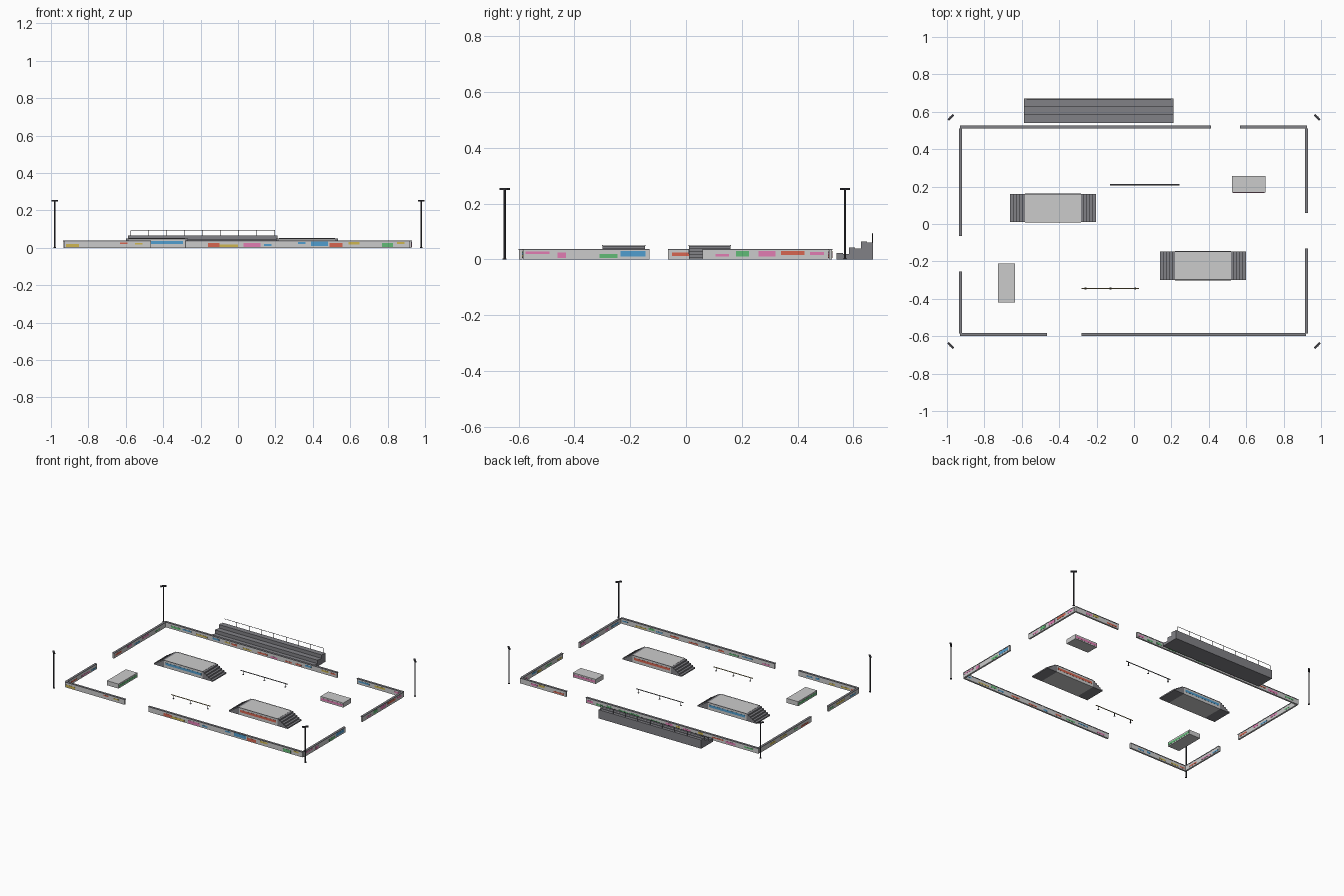
import bpy, bmesh, math, random
from mathutils import Matrix, Vector

if "Cube" in bpy.data.objects:
    bpy.data.objects.remove(bpy.data.objects["Cube"])

random.seed(4)
COL = {"gold": (0.62, 0.47, 0.08, 1), "red": (0.68, 0.13, 0.08, 1), "blue": (0.08, 0.34, 0.62, 1),
       "pink": (0.75, 0.2, 0.45, 1), "green": (0.12, 0.5, 0.18, 1), "dark": (0.05, 0.05, 0.06, 1),
       "steel": (0.22, 0.22, 0.24, 1), "brass": (0.4, 0.33, 0.15, 1)}
mats = {}


def finish(name, bm, color=None):
    mesh = bpy.data.meshes.new(name)
    bmesh.ops.recalc_face_normals(bm, faces=bm.faces)
    bm.to_mesh(mesh)
    bm.free()
    ob = bpy.data.objects.new(name, mesh)
    bpy.context.collection.objects.link(ob)
    if color:
        if color not in mats:
            mats[color] = bpy.data.materials.new(color + "_paint")
            mats[color].diffuse_color = COL[color]
        mesh.materials.append(mats[color])
    return ob


def boxes(name, items, color=None):
    """One object from boxes given as (x0, x1, y0, y1, z0, z1)."""
    bm = bmesh.new()
    for x0, x1, y0, y1, z0, z1 in items:
        m = Matrix.Translation(((x0 + x1) / 2, (y0 + y1) / 2, (z0 + z1) / 2))
        m = m @ Matrix.Diagonal((x1 - x0, y1 - y0, z1 - z0, 1))
        bmesh.ops.create_cube(bm, size=1, matrix=m)
    return finish(name, bm, color)


def extrude_profile(name, pts, axis, start, length, color=None):
    """Extrude a 2D outline (horizontal, z) along x or y."""
    bm = bmesh.new()
    vs = [bm.verts.new((start, a, z) if axis == 'x' else (a, start, z)) for a, z in pts]
    face = bm.faces.new(vs)
    ext = bmesh.ops.extrude_face_region(bm, geom=[face])
    d = Vector((length, 0, 0)) if axis == 'x' else Vector((0, length, 0))
    bmesh.ops.translate(bm, vec=d, verts=[v for v in ext["geom"] if isinstance(v, bmesh.types.BMVert)])
    return finish(name, bm, color)


def rods(name, items, color, r=0.002):
    """One object from round rods given as (start, end)."""
    bm = bmesh.new()
    for a, b in items:
        a, b = Vector(a), Vector(b)
        m = Matrix.Translation((a + b) / 2) @ (b - a).to_track_quat('Z', 'Y').to_matrix().to_4x4()
        bmesh.ops.create_cone(bm, cap_ends=True, segments=8, radius1=r, radius2=r,
                              depth=(b - a).length, matrix=m)
    return finish(name, bm, color)


# Perimeter wall runs: side, running axis, across position, start, end
T, H = 0.006, 0.037
runs = [("front", 'x', -0.592, -0.93, -0.465), ("front", 'x', -0.592, -0.28, 0.92),
        ("back", 'x', 0.518, -0.93, 0.413), ("back", 'x', 0.518, 0.567, 0.925),
        ("left", 'y', -0.927, -0.585, -0.255), ("left", 'y', -0.927, -0.065, 0.511),
        ("right", 'y', 0.922, -0.585, -0.13), ("right", 'y', 0.922, 0.06, 0.511)]


def along(axis, a, b, c0, c1, z0, z1):
    return (a, b, c0, c1, z0, z1) if axis == 'x' else (c0, c1, a, b, z0, z1)


walls, caps = [], []
panels = {k: [] for k in ("gold", "red", "blue", "pink", "green")}
for side, ax, c, a, b in runs:
    walls.append(along(ax, a, b, c - T, c + T, 0, H - 0.003))
    caps.append(along(ax, a, b, c - T - 0.002, c + T + 0.002, H - 0.003, H + 0.001))
    # random painted patches on both faces, except the outer faces set below
    for s in (-1, 1):
        if (side == "front" and s < 0) or (side == "right" and s > 0):
            continue
        u = a + random.uniform(0.01, 0.05)
        while u < b - 0.05:
            w = min(random.uniform(0.03, 0.09), b - 0.01 - u)
            z = random.uniform(0.005, 0.017)
            f = c + s * T
            panels[random.choice(list(panels))].append(
                along(ax, u, u + w, f - 0.001, f + 0.001, z, z + random.uniform(0.008, 0.015)))
            u += w + random.uniform(0.01, 0.08)
boxes("perimeter_wall", walls)
boxes("wall_coping", caps, "steel")

# Painted patches on the outer front and right faces
front = [("gold", -.92, -.85, .005, .02), ("red", -.63, -.59, .02, .028), ("gold", -.55, -.51, .017, .025),
         ("red", -.16, -.1, .005, .025), ("gold", -.1, 0, .005, .018), ("pink", .03, .12, .005, .025),
         ("blue", .14, .18, .01, .02), ("blue", .32, .36, .02, .03), ("blue", .39, .48, .01, .033),
         ("red", .49, .56, .005, .025), ("gold", .59, .65, .018, .03), ("green", .77, .83, .005, .025),
         ("gold", .85, .89, .02, .03)]
right = [("pink", -.575, -.49, .02, .028), ("pink", -.46, -.43, .005, .025), ("green", -.31, -.245, .005, .02),
         ("blue", -.235, -.145, .01, .03), ("pink", .105, .155, .01, .02), ("green", .18, .225, .01, .03),
         ("pink", .26, .32, .01, .03), ("red", .34, .425, .015, .03), ("pink", .445, .495, .015, .027)]
for k, a, b, z0, z1 in front:
    panels[k].append((a, b, -0.592 - T - 0.001, -0.592 - T + 0.001, z0, z1))
for k, a, b, z0, z1 in right:
    panels[k].append((0.922 + T - 0.001, 0.922 + T + 0.001, a, b, z0, z1))
for k, items in panels.items():
    boxes("wall_patches_" + k, items, k)

# Two raised platforms with steps at both ends
N, PH, FL = 5, 0.05, 0.08
for tag, x0, x1, y0, y1, k in (("left", -0.663, -0.203, 0.01, 0.16, "blue"),
                               ("right", 0.138, 0.598, -0.30, -0.147, "red")):
    boxes("platform_" + tag, [(x0 + FL, x1 - FL, y0, y1, 0, PH)])
    for end, xs, d in (("a", x0, 1), ("b", x1, -1)):
        pts = [(xs, 0)]
        for i in range(N):
            pts += [(xs + d * FL * i / N, PH * (i + 1) / N - 0.001), (xs + d * FL * (i + 1) / N, PH * (i + 1) / N - 0.001)]
        pts = pts[1:] + [(xs + d * FL, 0), (xs, 0)]
        extrude_profile(f"platform_{tag}_steps_{end}", pts, 'y', y0, y1 - y0, "steel")
    boxes(f"platform_{tag}_stripe", [(x0 + FL + .01, x1 - FL - .01, y - .001, y + .001, .02, .036)
                                     for y in (y0, y1)], k)
    rods(f"platform_{tag}_edge_bars", [((x0 + FL, y, PH), (x1 - FL, y, PH)) for y in (y0, y1)], "steel")

# Low ledges with coloured long sides
boxes("ledge_right", [(0.525, 0.703, 0.168, 0.256, 0, 0.032)])
boxes("ledge_right_stripe", [(.53, .698, y - .001, y + .001, .008, .022) for y in (.168, .256)], "pink")
boxes("ledge_left", [(-0.727, -0.637, -0.42, -0.21, 0, 0.032)])
boxes("ledge_left_stripe", [(x - .001, x + .001, -.415, -.215, .008, .022) for x in (-.727, -.637)], "green")

# Grind rails on three posts
for tag, x0, x1, y, k in (("back", -0.127, 0.242, 0.21, "steel"), ("front", -0.28, 0.027, -0.345, "brass")):
    rods(f"grind_rail_{tag}", [((x0, y, .025), (x1, y, .025))], k, 0.003)
    mid, half = (x0 + x1) / 2, (x1 - x0) / 2 - 0.02
    posts = [mid - half, mid, mid + half]
    rods(f"grind_rail_{tag}_posts", [((x, y, 0), (x, y, .025)) for x in posts], "dark", 0.002)
    boxes(f"grind_rail_{tag}_feet", [(x - .005, x + .005, y - .005, y + .005, 0, .002) for x in posts], "dark")

# Stepped seating with seat planks and back railing
BX0, BX1 = -0.588, 0.212
pts = [(0.54, 0)]
for i in range(3):
    y, z = 0.54 + i * 0.0435, 0.019 + i * 0.021
    pts += [(y, z), (y + 0.0435, z)]
extrude_profile("seating_steps", pts + [(0.6705, 0)], 'x', BX0, BX1 - BX0, "steel")
boxes("seat_planks", [(BX0, BX1, .54 + i * .0435, .562 + i * .0435, .019 + i * .021, .0225 + i * .021)
                      for i in range(3)], "steel")
posts = [BX0 + 0.015 + i * 0.77 / 8 for i in range(9)]
rods("seating_railing", [((x, .668, .06), (x, .668, .093)) for x in posts]
     + [((posts[0], .668, .093), (posts[-1], .668, .093))], "dark", 0.0015)

# Corner floodlights
for i, (sx, y) in enumerate([(-1, 0.57), (1, 0.57), (-1, -0.65), (1, -0.65)]):
    rods(f"light_pole_{i}", [((sx * .98, y, 0), (sx * .98, y, .25))], "dark", 0.004)
    rods(f"light_base_{i}", [((sx * .98, y, 0), (sx * .98, y, .004))], "dark", 0.007)
    head = boxes(f"light_head_{i}", [(-.02, .02, -.006, .006, -.004, .004)], "dark")
    head.location = (sx * .98, y, .252)
    head.rotation_euler.z = math.radians(45) * (-sx if y > 0 else sx)

for m in bpy.data.materials:
    if m.users and not m.is_grease_pencil:
        m.use_nodes = True
        m.node_tree.nodes["Principled BSDF"].inputs["Base Color"].default_value = m.diffuse_color
